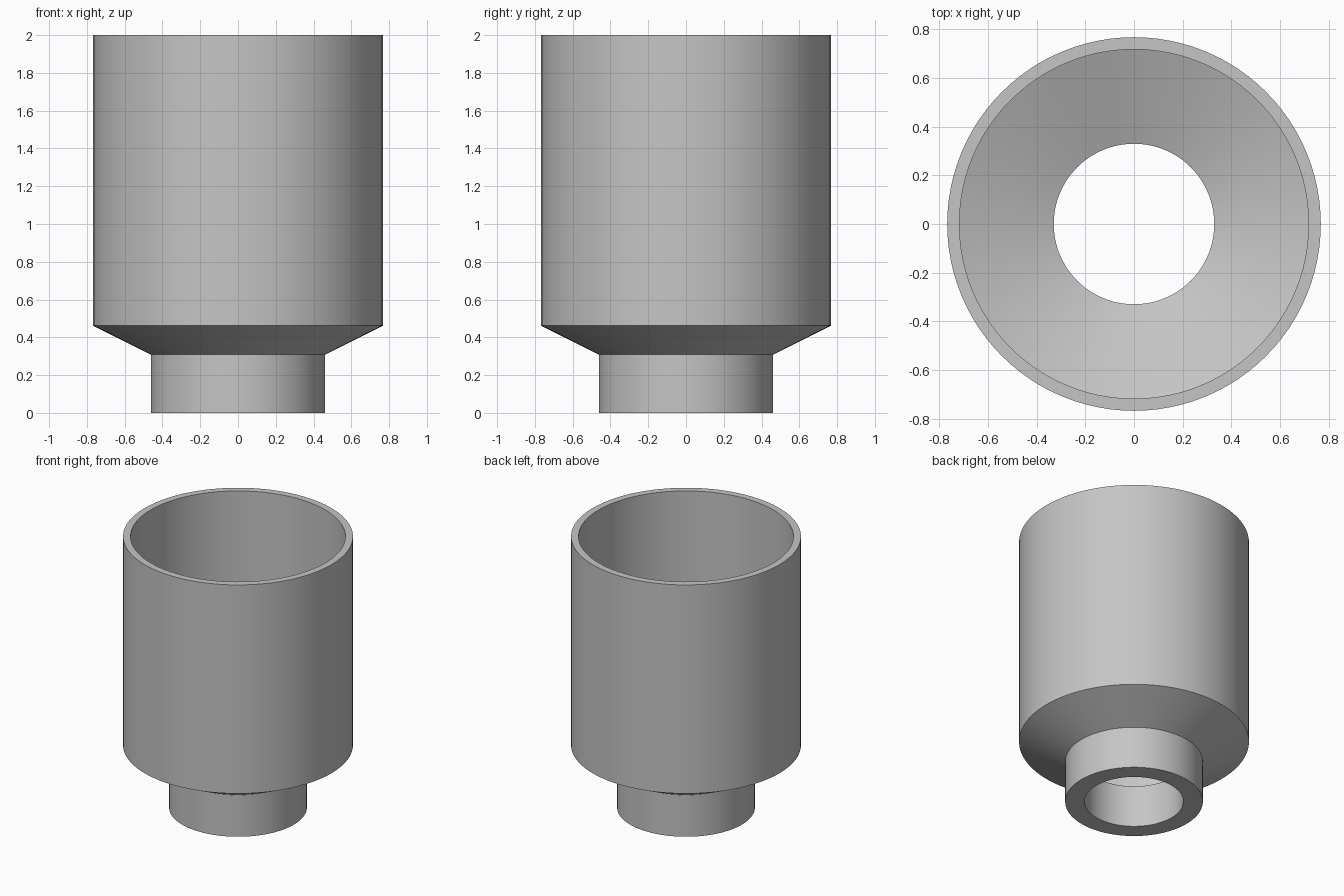
import bpy, bmesh, math

cube = bpy.data.objects.get("Cube")
if cube:
    bpy.data.objects.remove(cube, do_unlink=True)

SIDES = 96

# Plain grey material
grey = bpy.data.materials.new("light_grey")
grey.use_nodes = True
colour = (0.56, 0.56, 0.56, 1)
grey.diffuse_color = colour
grey.node_tree.nodes["Principled BSDF"].inputs["Base Color"].default_value = colour

# Closed wall section (radius, height): outside going up, inside coming down
neck_top, cone_top, rim = 0.308, 0.462, 2.0
section = [
    (0.46, 0), (0.46, neck_top), (0.768, cone_top), (0.768, rim),
    (0.718, rim), (0.718, cone_top), (0.33, neck_top), (0.33, 0),
]

# Revolve the section into a stepped funnel cup
bm = bmesh.new()
rings = []
for radius, z in section:
    angles = [2 * math.pi * i / SIDES for i in range(SIDES)]
    rings.append([bm.verts.new((radius * math.cos(a), radius * math.sin(a), z)) for a in angles])
for k, low in enumerate(rings):
    high = rings[(k + 1) % len(rings)]
    for i in range(SIDES):
        j = (i + 1) % SIDES
        bm.faces.new((low[i], low[j], high[j], high[i]))
bmesh.ops.recalc_face_normals(bm, faces=bm.faces)

mesh = bpy.data.meshes.new("funnel_cup")
bm.to_mesh(mesh)
bm.free()
mesh.materials.append(grey)
cup = bpy.data.objects.new("funnel_cup", mesh)
bpy.context.collection.objects.link(cup)

# Smooth round walls, crisp rims and cone edges
bpy.ops.object.select_all(action="DESELECT")
cup.select_set(True)
bpy.context.view_layer.objects.active = cup
bpy.ops.object.shade_smooth_by_angle(angle=math.radians(20))
